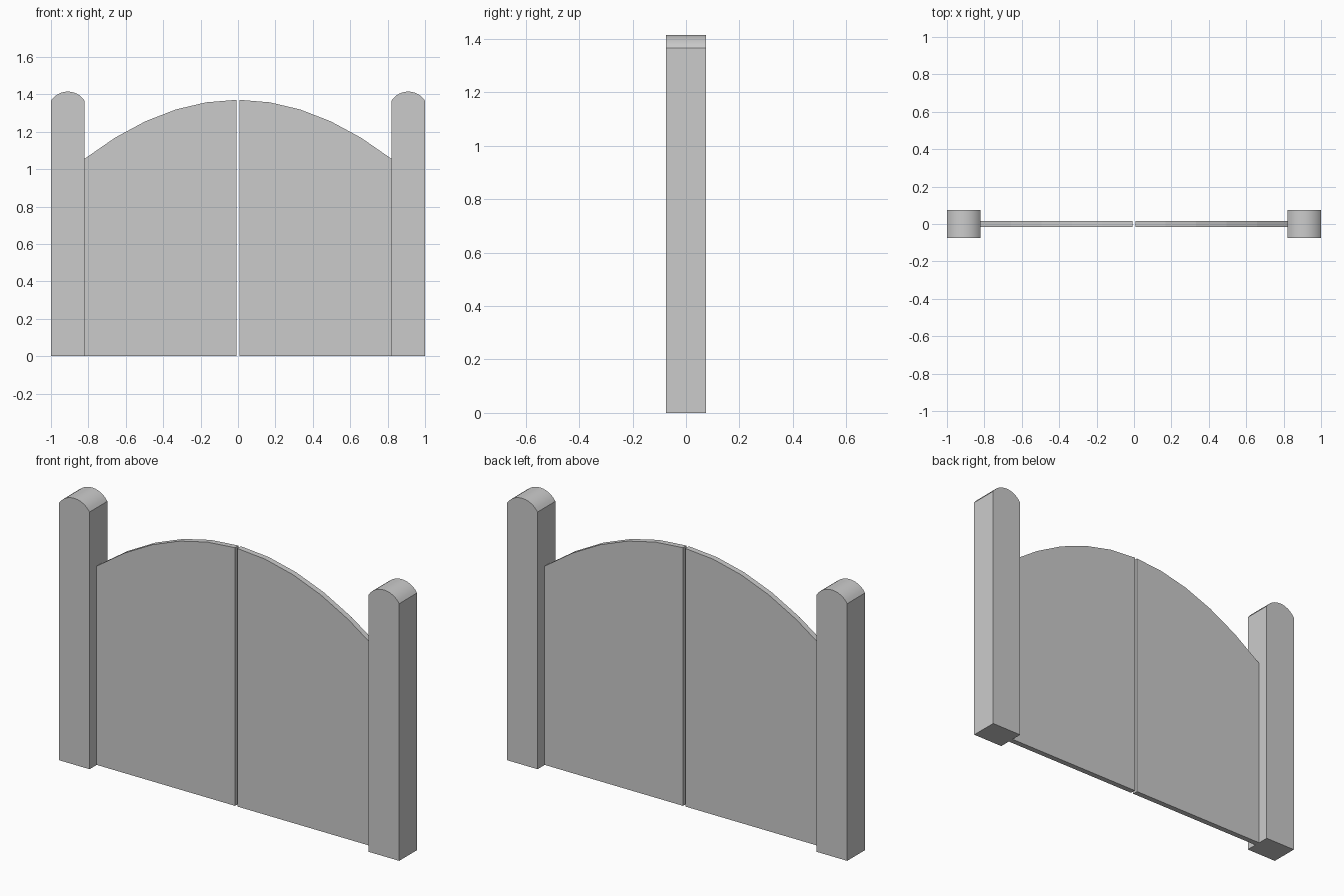
import bpy, bmesh, math

if "Cube" in bpy.data.objects:
    bpy.data.objects.remove(bpy.data.objects["Cube"])

POST_IN, POST_OUT = 0.82, 1.0
SHOULDER, POST_TOP = 1.366, 1.415
GAP = 0.007


def extrude_profile(name, pts, depth, smooth=False):
    """Extrude an (x, z) outline symmetrically along y."""
    bm = bmesh.new()
    face = bm.faces.new([bm.verts.new((x, -depth / 2, z)) for x, z in pts])
    new = bmesh.ops.extrude_face_region(bm, geom=[face])["geom"]
    bmesh.ops.translate(bm, vec=(0, depth, 0),
                        verts=[v for v in new if isinstance(v, bmesh.types.BMVert)])
    bmesh.ops.recalc_face_normals(bm, faces=bm.faces)
    mesh = bpy.data.meshes.new(name)
    bm.to_mesh(mesh)
    bm.free()
    obj = bpy.data.objects.new(name, mesh)
    bpy.context.collection.objects.link(obj)
    if smooth:
        bpy.ops.object.select_all(action='DESELECT')
        obj.select_set(True)
        bpy.context.view_layer.objects.active = obj
        bpy.ops.object.shade_smooth_by_angle(angle=math.radians(30))
    return obj


# Post outline: straight sides with a shallow arc on top
half, rise = (POST_OUT - POST_IN) / 2, POST_TOP - SHOULDER
radius = (half ** 2 + rise ** 2) / (2 * rise)
mid = (POST_IN + POST_OUT) / 2
sweep = math.asin(half / radius)
cap = []
for i in range(13):
    a = sweep * (1 - i / 6)
    cap.append((mid + radius * math.sin(a), POST_TOP - radius + radius * math.cos(a)))
post = [(POST_IN, 0), (POST_OUT, 0)] + cap

# Leaf outline: five flat segments along a parabola
leaf = [(GAP, 0), (POST_IN, 0)]
for i in range(6):
    x = GAP + (POST_IN - GAP) * (1 - i / 5)
    leaf.append((x, 1.371 - 0.315 * (x / POST_IN) ** 2))

# Both sides of the gate
for side, s in (("left", -1), ("right", 1)):
    extrude_profile(f"{side}_post", [(s * x, z) for x, z in post], 0.15, smooth=True)
    extrude_profile(f"{side}_gate_leaf", [(s * x, z) for x, z in leaf], 0.03)
